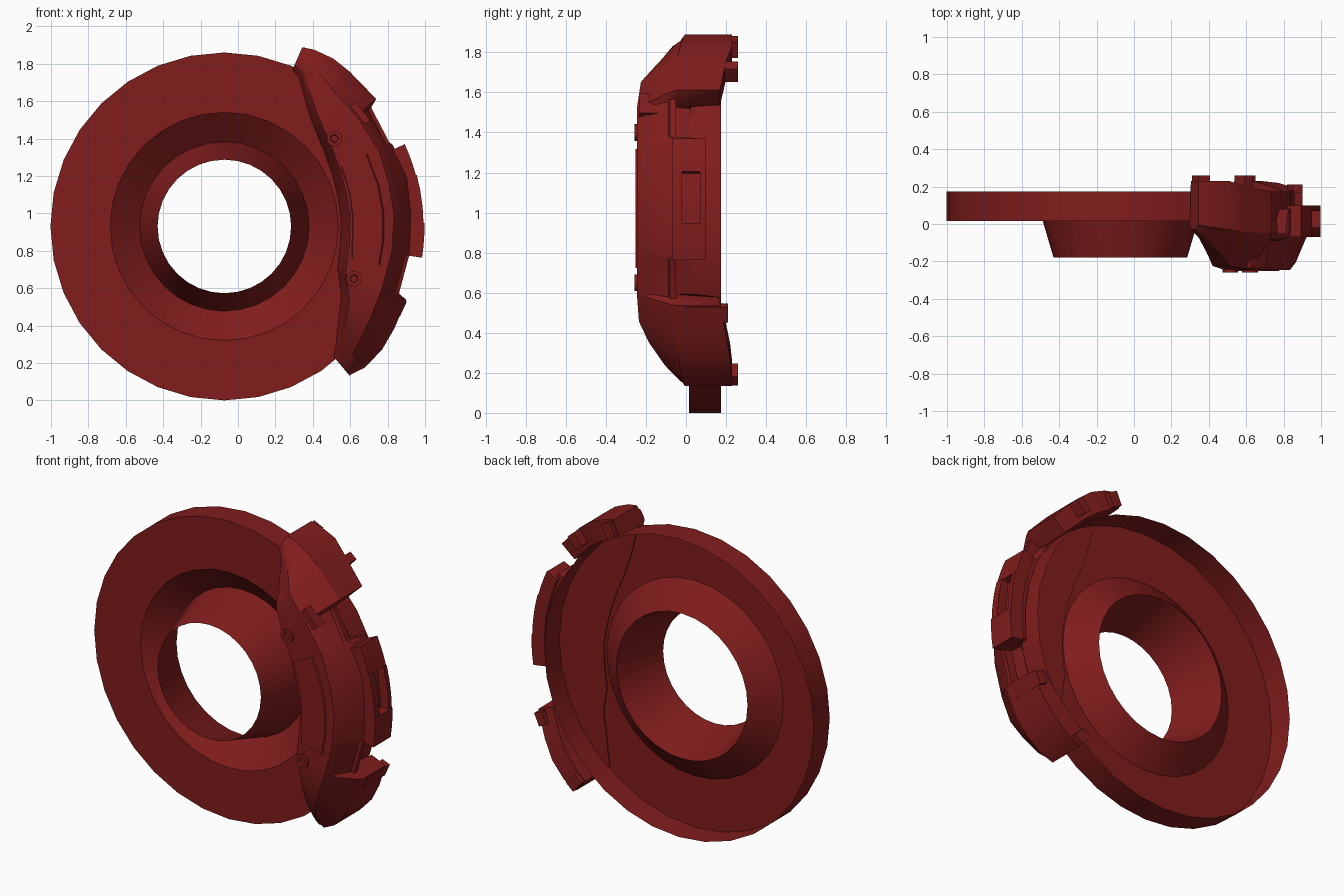
import bpy, bmesh, math

if "Cube" in bpy.data.objects:
    bpy.data.objects.remove(bpy.data.objects["Cube"])

CX, CZ = -0.073, 0.93          # axis of the rotor

red = bpy.data.materials.new("dark_red")
red.diffuse_color = (0.22, 0.012, 0.012, 1)
red.use_nodes = True
red.node_tree.nodes["Principled BSDF"].inputs["Base Color"].default_value = red.diffuse_color


def polar(r, deg, y):
    a = math.radians(deg)
    return (CX + r * math.cos(a), y, CZ + r * math.sin(a))


def finish(name, bm, angle=30):
    bmesh.ops.recalc_face_normals(bm, faces=bm.faces)
    me = bpy.data.meshes.new(name)
    bm.to_mesh(me)
    bm.free()
    ob = bpy.data.objects.new(name, me)
    bpy.context.collection.objects.link(ob)
    me.materials.append(red)
    bpy.ops.object.select_all(action='DESELECT')
    ob.select_set(True)
    bpy.context.view_layer.objects.active = ob
    bpy.ops.object.shade_smooth_by_angle(angle=math.radians(angle))
    return ob


def loft(name, rings, loop_closed=False, caps=True, section_closed=True, angle=30):
    """Skin a list of equally long point rings."""
    bm = bmesh.new()
    rows = [[bm.verts.new(p) for p in ring] for ring in rings]
    n = len(rows[0])
    pairs = list(zip(rows, rows[1:]))
    if loop_closed:
        pairs.append((rows[-1], rows[0]))
    for a, b in pairs:
        for i in range(n if section_closed else n - 1):
            j = (i + 1) % n
            bm.faces.new((a[i], a[j], b[j], b[i]))
    if caps:
        bm.faces.new(rows[0])
        bm.faces.new(rows[-1])
    return finish(name, bm, angle)


def block(name, a0, a1, r0, r1, y0, y1, steps=3):
    """Curved block that follows the rotor's rim."""
    rings = []
    for i in range(steps + 1):
        a = a0 + (a1 - a0) * i / steps
        rings.append([polar(r, a, y) for r, y in ((r0, y0), (r1, y0), (r1, y1), (r0, y1))])
    return loft(name, rings)


# Rotor: open-backed disc, groove and raised hat in one turned profile
profile = [(0.93, 0.175), (0.93, 0.015), (0.61, 0.015), (0.453, 0.145), (0.357, -0.18)]
loft("rotor_disc", [[polar(r, i * 11.25, y) for r, y in profile] for i in range(32)],
     loop_closed=True, caps=False, section_closed=False)

# Caliper body: angle, inner r, shoulder r, outer r, front y, back y
stations = [
    (66.5, 0.945, 0.98, 1.045, -0.03, 0.23),
    (63, 0.92, 0.98, 1.06, -0.08, 0.23),
    (57, 0.83, 0.96, 1.07, -0.15, 0.23),
    (51, 0.77, 0.93, 1.065, -0.225, 0.20),
    (40, 0.71, 0.92, 1.06, -0.245, 0.17),
    (39, 0.71, 0.92, 1.01, -0.245, -0.05),
    (27, 0.675, 0.92, 0.99, -0.245, -0.05),
    (26, 0.675, 0.92, 1.00, -0.245, 0.08),
    (15, 0.66, 0.91, 1.02, -0.245, 0.08),
    (4, 0.66, 0.91, 1.01, -0.245, 0.08),
    (-8, 0.66, 0.905, 1.01, -0.245, 0.08),
    (-9, 0.66, 0.905, 1.00, -0.245, -0.05),
    (-21, 0.68, 0.905, 1.00, -0.245, -0.05),
    (-22, 0.69, 0.905, 1.05, -0.245, 0.17),
    (-31, 0.765, 0.92, 1.06, -0.235, 0.20),
    (-38, 0.81, 0.94, 1.07, -0.185, 0.22),
    (-45, 0.88, 0.97, 1.065, -0.11, 0.23),
    (-50, 0.94, 0.98, 1.04, -0.03, 0.23),
]
rings = []
for a, ri, rm, ro, yf, yb in stations:
    rise = -yf * 0.4
    section = [(ri - 0.035, 0.025), (ri, yf + rise * 0.3), (ri + 0.015, yf), (rm, yf),
               (rm + 0.03, yf + rise * 0.4), (ro - 0.02, yf + rise * 1.6),
               (ro, max(yf + rise * 2, -0.07) if yb > 0 else -0.08),
               (ro, yb), (0.945, yb), (0.935, 0.025)]
    rings.append([polar(r, a, y) for r, y in section])
loft("caliper_body", rings, angle=25)

# Mounting lugs reaching behind the rotor at both ends
for nm, a0, a1 in (("upper", 62.5, 66.3), ("lower", -49.8, -46)):
    block(nm + "_end_lug", a0, a1, 0.95, 1.04, 0.1, 0.26, 1)
block("upper_side_lug", 48, 51, 0.97, 1.06, 0.12, 0.26, 1)
block("lower_side_lug", -27, -22.5, 1.0, 1.055, 0.0, 0.21, 1)

# Raised frame around the pad window on the outer rim
block("frame_bottom", -9, 1, 0.98, 1.07, -0.07, 0.10)
block("frame_top", 15, 24.5, 0.98, 1.06, -0.07, 0.10)
block("frame_front_bar", 1, 15, 0.98, 1.065, -0.07, -0.02)
block("frame_back_bar", 1, 15, 0.98, 1.065, 0.07, 0.10)

# Raised panel on the front face and a small rib near the top
panel = [(27, 0.70, 0.86), (15, 0.69, 0.86), (5, 0.685, 0.86), (-5, 0.685, 0.86), (-14, 0.70, 0.86)]
loft("front_panel", [[polar(r0, a, -0.24), polar(r0 + .005, a, -0.252),
                      polar(r1 - .01, a, -0.252), polar(r1, a, -0.24)] for a, r0, r1 in panel])
block("upper_rib", 36, 43.5, 0.93, 0.965, -0.235, -0.14, 2)


# Bolts: a washer with a hollow hexagon socket
def bolt(name, x, z):
    rings = []
    for i in range(12):
        a = math.tau * i / 12
        rings.append([(x + r * math.cos(a), y, z + r * math.sin(a))
                      for r, y in ((0.042, -0.23), (0.042, -0.258), (0.022, -0.258), (0.018, -0.246))])
    loft(name, rings, loop_closed=True, caps=False, section_closed=True)


bolt("upper_bolt", 0.515, 1.40)
bolt("lower_bolt", 0.62, 0.65)
